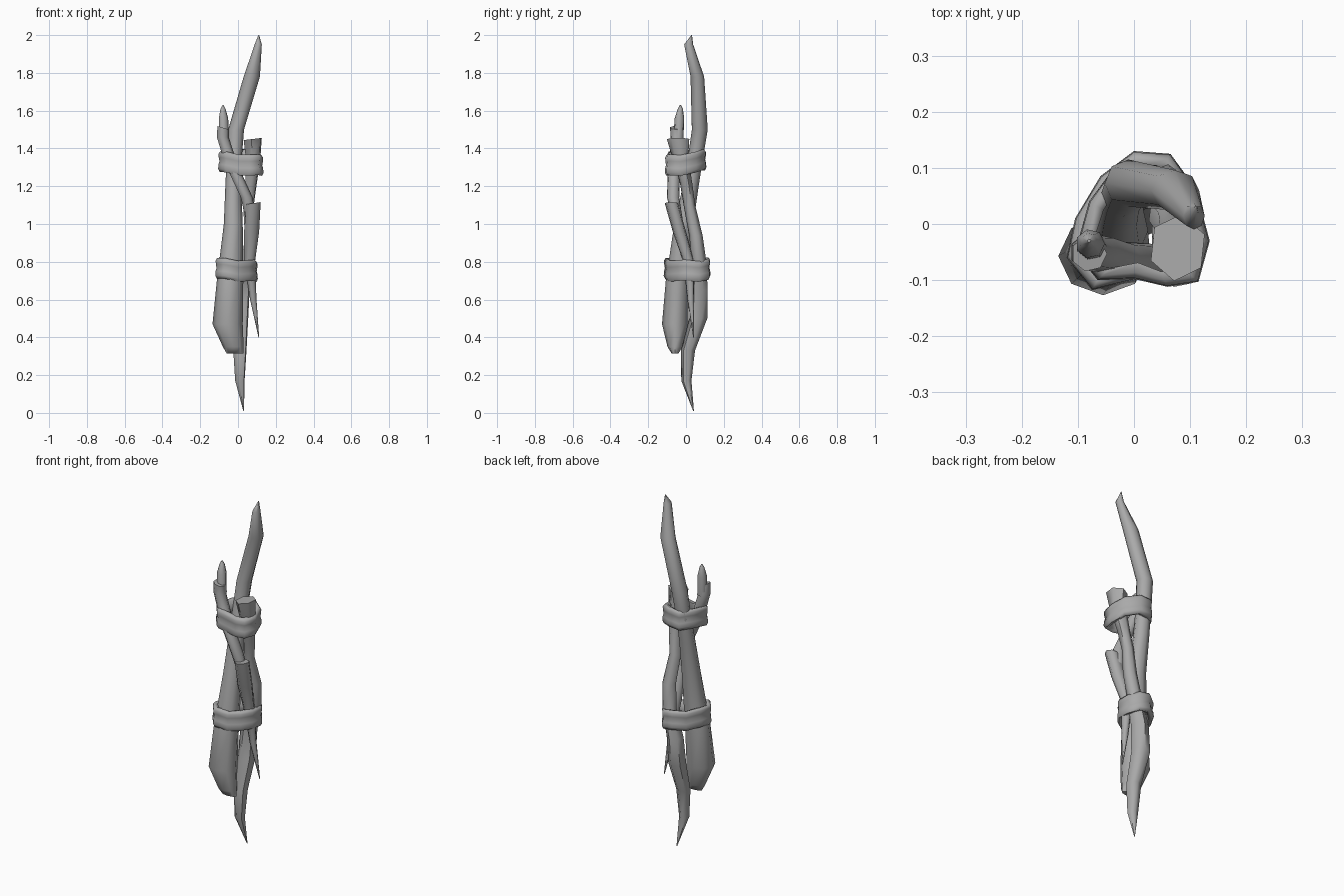
import bpy, bmesh, math
from mathutils import Vector

# Remove the default cube only
cube = bpy.data.objects.get("Cube")
if cube:
    bpy.data.objects.remove(cube, do_unlink=True)

# One plain grey for the whole bundle
grey = bpy.data.materials.new("plain grey")
grey.use_nodes = True
colour = (0.4, 0.4, 0.4, 1)
grey.diffuse_color = colour
grey.node_tree.nodes["Principled BSDF"].inputs["Base Color"].default_value = colour


def finish(name, bm, angle):
    """Turn a bmesh into a smooth-shaded object with sharp cut edges."""
    bmesh.ops.recalc_face_normals(bm, faces=bm.faces)
    mesh = bpy.data.meshes.new(name)
    bm.to_mesh(mesh)
    bm.free()
    mesh.materials.append(grey)
    obj = bpy.data.objects.new(name, mesh)
    bpy.context.collection.objects.link(obj)
    bpy.ops.object.select_all(action='DESELECT')
    obj.select_set(True)
    bpy.context.view_layer.objects.active = obj
    bpy.ops.object.shade_smooth_by_angle(angle=math.radians(angle))
    return obj


def bridge(bm, lower, upper):
    """Join two rings of vertices with quads."""
    count = len(lower)
    for i in range(count):
        j = (i + 1) % count
        bm.faces.new((lower[i], lower[j], upper[j], upper[i]))


def stick(name, sections, sides=8, turn=0.0, top_slope=0.0):
    """Loft level rings through (x, y, z, radius or two radii), capped at both ends."""
    bm = bmesh.new()
    rings = []
    for level, (x, y, z, *radii) in enumerate(sections):
        slope = top_slope if level == len(sections) - 1 else 0
        ring = []
        for i in range(sides):
            a = math.tau * i / sides + turn
            dx, dy = radii[0] * math.cos(a), radii[-1] * math.sin(a)
            ring.append(bm.verts.new((x + dx, y + dy, z + slope * dx)))
        rings.append(ring)
    for lower, upper in zip(rings, rings[1:]):
        bridge(bm, lower, upper)
    bm.faces.new(rings[0])
    bm.faces.new(rings[-1])
    return finish(name, bm, 60)


def wrap(name, outline, z, tilt_x, tilt_y):
    """Cloth band: a rolled-edge profile swept around an outline."""
    profile = [(-.03, -.05), (-.008, -.056), (0, -.04), (-.002, -.016),
               (-.007, 0), (-.003, .02), (-.002, .04), (-.012, .054), (-.03, .05)]
    centre = sum((Vector(p) for p in outline), Vector((0, 0))) / len(outline)
    bm = bmesh.new()
    rings = []
    for offset, height in profile:
        ring = []
        for i, corner in enumerate(outline):
            out = Vector(corner) - centre
            p = centre + out.normalized() * (out.length + offset)
            wobble = .006 * math.sin(i * 2.1)
            ring.append(bm.verts.new(
                (p.x, p.y, z + height + wobble + tilt_x * p.x + tilt_y * p.y)))
        rings.append(ring)
    for lower, upper in zip(rings, rings[1:] + rings[:1]):
        bridge(bm, lower, upper)
    return finish(name, bm, 80)


# Long branch: thick club at the bottom, curved blade at the top
stick("long_branch", [
    (-.015, -.058, .315, .045, .018), (-.025, -.058, .35, .055, .04),
    (-.055, -.057, .47, .08, .07), (-.042, -.045, .7, .07, .062),
    (-.025, -.012, 1, .05), (-.025, .025, 1.2, .042), (-.02, .05, 1.35, .04),
    (-.01, .073, 1.5, .042), (.073, .06, 1.78, .043, .036),
    (.107, .014, 1.95, .019, .024), (.11, .03, 2, .002)])

# Root branch: pointed at the bottom, flared broken end at the top
stick("root_branch", [
    (.03, .04, .01, .002), (.01, .002, .17, .027), (.01, .01, .33, .038),
    (.01, .065, .5, .048), (.02, .07, .65, .045), (.055, .07, .8, .038),
    (.07, .052, .94, .036), (.055, .018, 1.1, .031), (.07, 0, 1.22, .033),
    (.08, -.03, 1.35, .042), (.078, -.042, 1.45, .052, .06)],
    sides=6, turn=.4, top_slope=.12)

# Short bent branch: blunt top, thorn at the bottom
stick("thorn_branch", [
    (.11, .04, .4, .002), (.08, .025, .6, .018), (.06, .015, .8, .03),
    (.07, -.035, .96, .042, .036), (.08, -.077, 1.11, .04, .036)],
    sides=7, top_slope=.15)

# Thin diagonal twig ending in a small point
stick("diagonal_twig", [
    (.07, -.04, 1, .027), (.045, -.068, 1.14, .033), (-.02, -.064, 1.28, .034),
    (-.057, -.052, 1.38, .034), (-.082, -.05, 1.46, .033), (-.08, -.053, 1.51, .032)],
    sides=7, top_slope=-.3)
stick("twig_point", [
    (-.075, -.04, 1.45, .027), (-.078, -.035, 1.56, .026), (-.08, -.03, 1.61, .014),
    (-.08, -.03, 1.63, .003)], sides=7)

# Cloth bands holding the bundle
wrap("lower_wrap", [
    (-.12, -.06), (-.075, -.118), (0, -.1), (.06, -.06), (.1, -.01),
    (.105, .07), (.065, .125), (0, .13), (-.06, .085), (-.105, .01)], .76, -.08, .04)
wrap("upper_wrap", [
    (-.105, -.05), (-.065, -.1), (0, -.098), (.06, -.112), (.115, -.103),
    (.135, -.03), (.112, .055), (.04, .105), (-.03, .108), (-.08, .04)], 1.33, -.08, .12)
